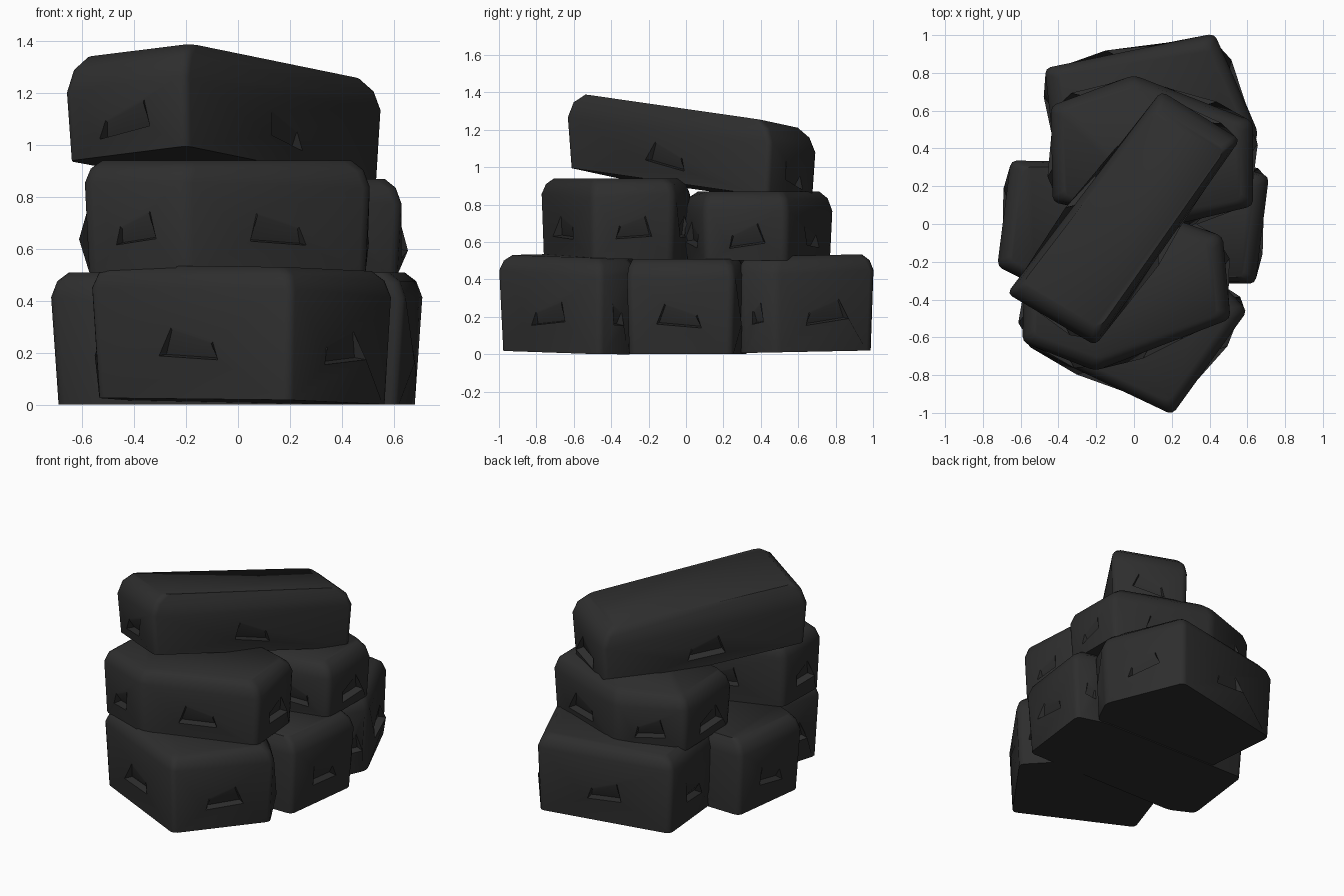
import bpy, bmesh, random
from mathutils import Vector, Matrix

random.seed(7)
if "Cube" in bpy.data.objects:
    bpy.data.objects.remove(bpy.data.objects["Cube"])

rock = bpy.data.materials.new("charcoal_rock")
rock.use_nodes = True
rock.diffuse_color = (0.027, 0.027, 0.027, 1)
rock.node_tree.nodes["Principled BSDF"].inputs["Base Color"].default_value = rock.diffuse_color
rock.node_tree.nodes["Principled BSDF"].inputs["Roughness"].default_value = 0.9


def chip(bm, face):
    """Cut a sloping notch with a raised, uneven lower lip into a side face."""
    n, c = face.normal.copy(), face.calc_center_median()
    u = Vector((0, 0, 1)).cross(n).normalized()
    spread = max(w.co.dot(u) for w in face.verts) - c.dot(u)
    width = min(0.12, spread * 0.5)
    lean = random.choice((-1, 1))
    u = Matrix.Rotation(lean * random.uniform(0.05, 0.2), 3, n) @ u
    v = n.cross(u)
    bmesh.ops.inset_individual(bm, faces=[face], thickness=0.03)
    for vert in face.verts:
        d = vert.co - c
        low = d.dot(v) < 0
        side = 1 if d.dot(u) > 0 else -1
        tall = 1.0 if side == lean else 0.35
        vert.co = (c + u * side * width * (1.0 if low else 0.75)
                   + v * (-0.055 if low else 0.065 * tall - 0.01)
                   + n * (0.035 * tall if low else 0.0))
    bmesh.ops.inset_individual(bm, faces=[face], thickness=0.01)
    # only the lower edge sinks in, so the notch fades out upwards
    for vert in face.verts:
        if (vert.co - c).dot(v) < -0.02:
            vert.co -= n * 0.05


def stone(name, outline, z0, z1, slope=(0, 0), taper=0.97, round_off=0.85):
    """Stack rings of a footprint into a rough, chipped block with soft shoulders."""
    bm = bmesh.new()
    mid = sum((Vector(p) for p in outline), Vector((0, 0))) / len(outline)
    wide = [mid + (Vector(p) - mid) * 1.02 for p in outline]
    drops = [random.uniform(0.09, 0.13) * round_off for _ in outline]
    count = len(outline)

    def ring(inset, height):
        verts = []
        for p, drop in zip(wide, drops):
            q = p + (mid - p).normalized() * inset * round_off
            verts.append(bm.verts.new((q.x, q.y, z1 - drop * height)))
        return verts

    foot = [mid + (p - mid) * taper for p in wide]
    rings = [[bm.verts.new((p.x, p.y, z0)) for p in foot],
             ring(0.0, 1.0), ring(0.03, 0.35), ring(0.085, 0.0)]
    bm.faces.new(rings[0][::-1])
    bm.faces.new(rings[-1])
    uprights = []
    for a, b in zip(rings, rings[1:]):
        for i in range(count):
            j = (i + 1) % count
            bm.faces.new((a[i], a[j], b[j], b[i]))
            uprights.append(bm.edges.get((a[i], b[i])))
    bmesh.ops.recalc_face_normals(bm, faces=bm.faces)
    # soften the upright corners
    bmesh.ops.bevel(bm, geom=uprights, offset=0.03, segments=2, profile=0.5,
                    affect='EDGES', clamp_overlap=True)
    bm.normal_update()
    walls = [f for f in bm.faces if abs(f.normal.z) < 0.3 and f.calc_area() > 0.06
             and len(f.verts) == 4 and f.calc_center_median().z < (z0 + z1) / 2]
    for f in walls:
        chip(bm, f)
    # lean the block
    for v in bm.verts:
        v.co.z += slope[0] * v.co.x + slope[1] * v.co.y
    mesh = bpy.data.meshes.new(name)
    bm.to_mesh(mesh)
    bm.free()
    mesh.materials.append(rock)
    obj = bpy.data.objects.new(name, mesh)
    bpy.context.collection.objects.link(obj)
    bpy.ops.object.select_all(action='DESELECT')
    obj.select_set(True)
    bpy.context.view_layer.objects.active = obj
    bpy.ops.object.shade_smooth_by_angle(angle=0.85)


# bottom layer
stone("bottom_front_stone", [(-0.56, -0.64), (0.2, -1.0), (0.59, -0.46), (0.42, -0.28), (-0.42, -0.25)],
      0.002, 0.515, (-0.02, -0.02), 0.955)
stone("bottom_middle_stone", [(-0.71, -0.22), (-0.55, -0.3), (0.63, -0.31), (0.7, 0.25), (0.5, 0.31), (-0.64, 0.33)],
      0.0, 0.51, (0, 0), 0.96)
stone("bottom_back_stone", [(-0.4, 0.28), (0.56, 0.29), (0.65, 0.48), (0.42, 1.0), (-0.46, 0.82)],
      0.0, 0.515, (0, 0.02), 0.965)

# middle layer
stone("middle_front_stone", [(-0.58, -0.62), (-0.2, -0.77), (0.5, -0.5), (0.46, -0.07), (0.2, 0.02), (-0.57, -0.25)],
      0.51, 0.94)
stone("middle_back_stone", [(-0.42, 0.12), (0.2, 0.0), (0.62, 0.1), (0.62, 0.54), (0.0, 0.78), (-0.43, 0.62)],
      0.5, 0.87)

# leaning top block
stone("top_stone", [(-0.66, -0.36), (-0.2, -0.63), (0.55, 0.44), (0.14, 0.69)],
      0.9, 1.305, (0.03, -0.165), 0.97, 1.1)
